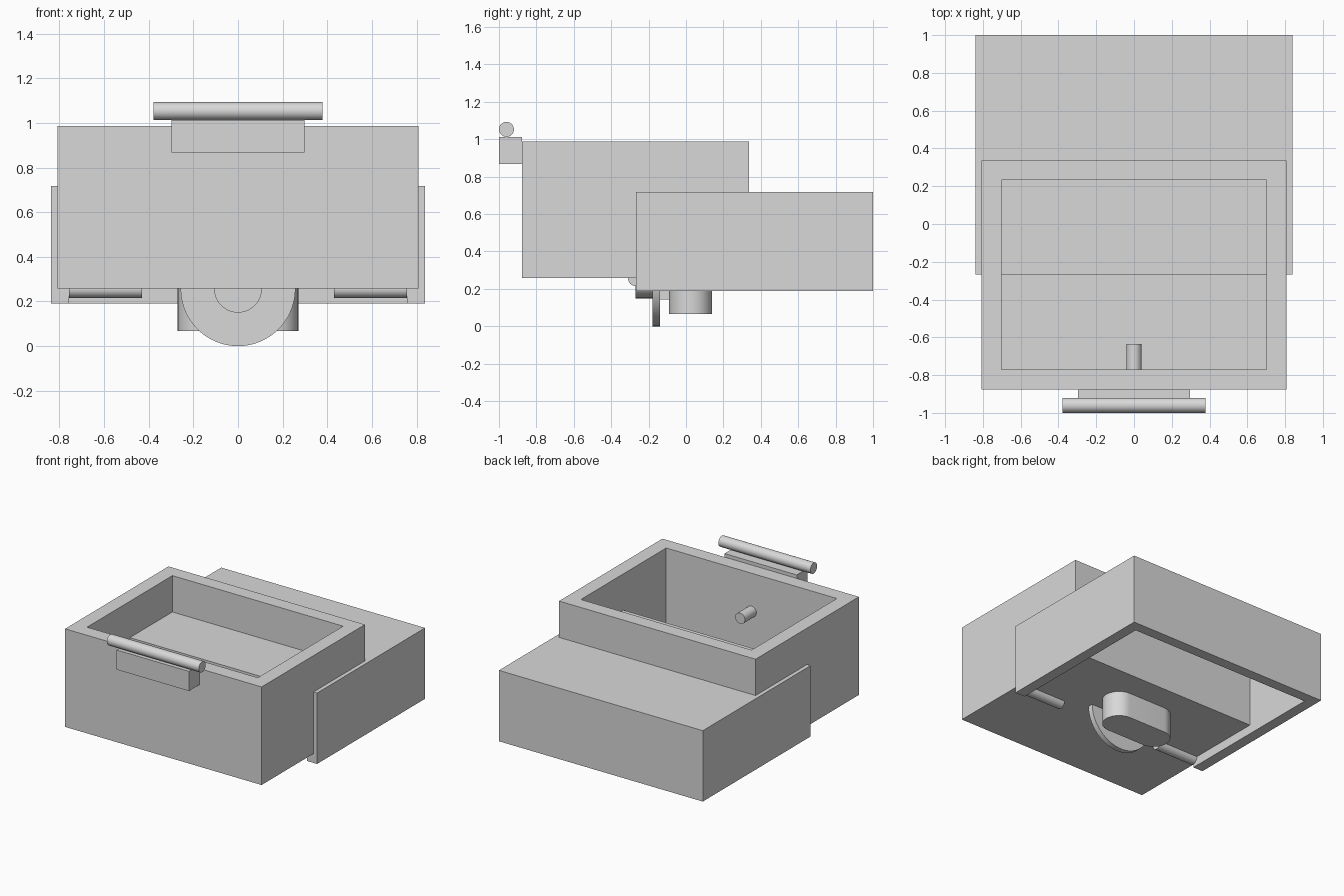
import bpy, bmesh, math
from mathutils import Matrix, Vector

if "Cube" in bpy.data.objects:
    bpy.data.objects.remove(bpy.data.objects["Cube"])

grey = bpy.data.materials.new("plain_grey")
grey.diffuse_color = (0.69, 0.69, 0.69, 1)
grey.use_nodes = True
grey.node_tree.nodes["Principled BSDF"].inputs["Base Color"].default_value = grey.diffuse_color


def finish(name, bm, smooth=False):
    bmesh.ops.recalc_face_normals(bm, faces=bm.faces)
    mesh = bpy.data.meshes.new(name)
    bm.to_mesh(mesh)
    bm.free()
    mesh.materials.append(grey)
    ob = bpy.data.objects.new(name, mesh)
    bpy.context.collection.objects.link(ob)
    if smooth:
        bpy.ops.object.select_all(action='DESELECT')
        ob.select_set(True)
        bpy.context.view_layer.objects.active = ob
        bpy.ops.object.shade_smooth_by_angle(angle=math.radians(30))
    return ob


def box_mesh(lo, hi):
    lo, hi = Vector(lo), Vector(hi)
    bm = bmesh.new()
    bmesh.ops.create_cube(bm, size=1, matrix=Matrix.Translation((lo + hi) / 2)
                          @ Matrix.Diagonal((*(hi - lo), 1)))
    return bm


def box(name, lo, hi):
    return finish(name, box_mesh(lo, hi))


def hollow(ob, lo, hi):
    """Cut a box-shaped cavity out of an object."""
    cutter = box("cutter", lo, hi)
    cutter.hide_render = True
    mod = ob.modifiers.new("hollow", 'BOOLEAN')
    mod.operation, mod.solver, mod.object = 'DIFFERENCE', 'EXACT', cutter
    bpy.context.view_layer.objects.active = ob
    bpy.ops.object.modifier_apply(modifier=mod.name)
    bpy.data.objects.remove(cutter)


def prism(name, outline, direction):
    """Extrude a closed outline of 3D points along a direction."""
    bm = bmesh.new()
    face = bm.faces.new([bm.verts.new(p) for p in outline])
    new = bmesh.ops.extrude_face_region(bm, geom=[face])["geom"]
    bmesh.ops.translate(bm, vec=direction,
                        verts=[v for v in new if isinstance(v, bmesh.types.BMVert)])
    # Close the starting end if the extrusion left it open
    edges = [e for e in bm.edges if e.is_boundary]
    if edges:
        bmesh.ops.holes_fill(bm, edges=edges)
    return finish(name, bm, True)


def arc(r, start, end, n=48):
    return [(r * math.cos(a), r * math.sin(a))
            for a in (math.radians(start + (end - start) * i / n) for i in range(n + 1))]


def rod_x(name, x0, x1, y, z, r):
    prism(name, [(x0, y + a, z + b) for a, b in arc(r, 0, 360)[:-1]], (x1 - x0, 0, 0))


def rod_y(name, y0, y1, z, r):
    prism(name, [(a, y0, z + b) for a, b in arc(r, 0, 360)[:-1]], (0, y1 - y0, 0))


# Front bin: open-topped box with thick walls
front_bin = box("bin", (-0.808, -0.877, 0.258), (0.808, 0.337, 0.987))
hollow(front_bin, (-0.702, -0.77, 0.365), (0.702, 0.232, 1.2))

# Rear cover: shell open at the bottom and the front
cover = box("rear_cover", (-0.838, -0.268, 0.19), (0.838, 1.0, 0.717))
hollow(cover, (-0.757, -0.6, 0.0), (0.757, 0.92, 0.637))

# Handle and its bracket on the front
box("handle_bracket", (-0.297, -1.0, 0.867), (0.297, -0.877, 1.013))
rod_x("handle_bar", -0.378, 0.378, -0.96, 1.053, 0.04)

# Peg on the inside of the front wall
rod_y("inner_peg", -0.775, -0.635, 0.703, 0.04)

# Hinge pins under the bin, one on each side
for side, label in ((-1, "left"), (1, "right")):
    rod_x("hinge_pin_" + label, side * 0.43, side * 0.757, -0.27, 0.256, 0.04)

# Wheel, shaft and block under the bin
prism("half_wheel", [(a, -0.18, 0.257 + b) for a, b in arc(0.257, 180, 360)], (0, 0.04, 0))
prism("wheel_shaft", [(a, -0.27, 0.257 + b) for a, b in arc(0.107, 180, 360)], (0, 0.1, 0))
box("wheel_block", (-0.1, -0.145, 0.143), (0.1, -0.08, 0.267))

# Motor: rounded-end body under the bin
r = 0.115
ends = ([(0.155 + a, b) for a, b in arc(r, -90, 90, 24)]
        + [(-0.155 + a, b) for a, b in arc(r, 90, 270, 24)])
prism("motor", [(a, 0.025 + b, 0.067) for a, b in ends], (0, 0, 0.2))
